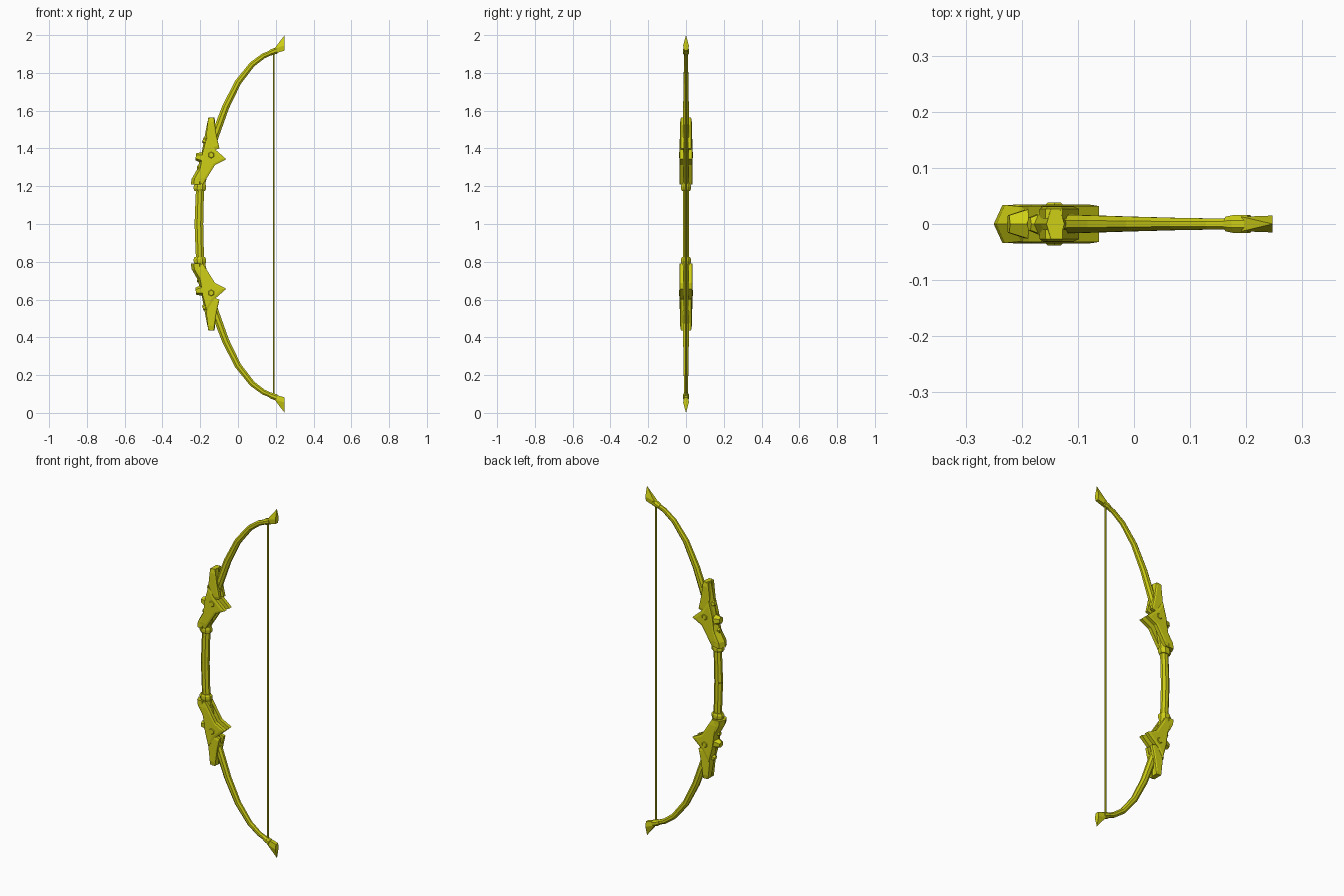
import bpy, bmesh, math
from mathutils import Vector, Matrix

if "Cube" in bpy.data.objects:
    bpy.data.objects.remove(bpy.data.objects["Cube"])

olive = bpy.data.materials.new("olive yellow")
olive.diffuse_color = (0.62, 0.62, 0.008, 1)
olive.use_nodes = True
olive.node_tree.nodes["Principled BSDF"].inputs["Base Color"].default_value = olive.diffuse_color

HEX = [(1, 0), (0.5, 1), (-0.5, 1), (-1, 0), (-0.5, -1), (0.5, -1)]
OCT = [(math.cos(math.pi * (i + .5) / 4) * 1.08, math.sin(math.pi * (i + .5) / 4) * 1.08) for i in range(8)]


def finish(name, bm, mirror=(False, False, True)):
    """Shift to an origin at mid height and mirror there."""
    bmesh.ops.recalc_face_normals(bm, faces=bm.faces)
    bmesh.ops.translate(bm, verts=bm.verts, vec=(0, 0, -1))
    me = bpy.data.meshes.new(name)
    bm.to_mesh(me)
    bm.free()
    me.materials.append(olive)
    ob = bpy.data.objects.new(name, me)
    ob.location.z = 1
    bpy.context.collection.objects.link(ob)
    if any(mirror):
        m = ob.modifiers.new("mirror", 'MIRROR')
        m.use_axis = mirror
    return ob


def loft(name, stations, profile, follow=True, caps=(True, True)):
    """Stations: x, z, half width in the bow plane, half depth in y."""
    bm = bmesh.new()
    rings = []
    for i, (x, z, w, d) in enumerate(stations):
        a, b = stations[max(i - 1, 0)], stations[min(i + 1, len(stations) - 1)]
        t = Vector((b[0] - a[0], b[1] - a[1])).normalized()
        n = Vector((t.y, -t.x)) if follow else Vector((1, 0))
        rings.append([bm.verts.new((x + n.x * u * w, v * d, z + n.y * u * w)) for u, v in profile])
    k = len(profile)
    for r, s in zip(rings, rings[1:]):
        for j in range(k):
            bm.faces.new((r[j], r[(j + 1) % k], s[(j + 1) % k], s[j]))
    if caps[0]:
        bm.faces.new(rings[0])
    if caps[1]:
        bm.faces.new(rings[-1])
    return finish(name, bm)


def plate(name, outline, y0, y1, centre, y_top):
    """Side plate with a rim and a raised, inset face; mirrored in y and z."""
    bm = bmesh.new()
    c = Vector(centre)
    layers = []
    for y, s in ((y0, 1), (y1, 1), (y_top, 0.78)):
        pts = [c + (Vector(p) - c) * s for p in outline]
        layers.append([bm.verts.new((p.x, -y, p.y)) for p in pts])
    k = len(outline)
    for a, b in zip(layers, layers[1:]):
        for j in range(k):
            bm.faces.new((a[j], a[(j + 1) % k], b[(j + 1) % k], b[j]))
    bm.faces.new(layers[0])
    bm.faces.new(layers[-1])
    return finish(name, bm, (False, True, True))


def stud(name, base, direction, r1, r2, height, sides, mirror):
    """Faceted stud rising from base along direction."""
    bm = bmesh.new()
    d = Vector(direction).normalized()
    rot = d.to_track_quat('Z', 'Y').to_matrix().to_4x4()
    bmesh.ops.create_cone(bm, cap_ends=True, segments=sides, radius1=r1, radius2=r2, depth=height,
                          matrix=Matrix.Translation(Vector(base) + d * height / 2) @ rot)
    return finish(name, bm, mirror)


# Grip and the two curved limbs
loft("grip", [(-0.207, 1.0, 0.023, 0.017), (-0.205, 1.08, 0.022, 0.017),
              (-0.200, 1.20, 0.022, 0.017)], OCT, caps=(False, True))
loft("limb", [(-0.200, 1.19, 0.022, 0.018), (-0.172, 1.32, 0.022, 0.018), (-0.128, 1.45, 0.021, 0.017),
              (-0.065, 1.62, 0.019, 0.015), (0.0, 1.75, 0.017, 0.013), (0.075, 1.845, 0.015, 0.011),
              (0.135, 1.89, 0.014, 0.010), (0.20, 1.917, 0.012, 0.010)], OCT)

# Collars at both ends of the grip
loft("grip_collar", [(-0.203, 1.175, 0.027, 0.022), (-0.203, 1.185, 0.033, 0.026),
                     (-0.201, 1.20, 0.033, 0.026), (-0.200, 1.215, 0.027, 0.022)], OCT)

# Flared limb tips
loft("tip_collar", [(0.165, 1.903, 0.013, 0.013), (0.18, 1.910, 0.016, 0.016),
                    (0.205, 1.919, 0.017, 0.016)], OCT)
bm = bmesh.new()
near = [bm.verts.new(p) for p in ((0.19, -0.012, 1.902), (0.19, 0.012, 1.902), (0.192, 0.013, 1.928), (0.192, -0.013, 1.928))]
far = [bm.verts.new(p) for p in ((0.247, -0.010, 1.918), (0.247, 0.010, 1.918), (0.247, 0.015, 1.945), (0.247, -0.015, 1.945))]
peak = bm.verts.new((0.247, 0, 2.0))
for j in range(4):
    if j != 2:
        bm.faces.new((near[j], near[(j + 1) % 4], far[(j + 1) % 4], far[j]))
bm.faces.new(near)
bm.faces.new(far)
bm.faces.new((near[2], near[3], peak))
bm.faces.new((near[2], far[2], peak))
bm.faces.new((near[3], far[3], peak))
bm.faces.new((far[2], far[3], peak))
finish("limb_tip", bm)

# Armoured guard: curved hexagonal blade hugging the limb
loft("guard_blade", [(-0.219, 1.208, 0.031, 0.034), (-0.216, 1.24, 0.029, 0.034), (-0.187, 1.29, 0.029, 0.031),
                     (-0.165, 1.37, 0.028, 0.028), (-0.150, 1.45, 0.029, 0.028), (-0.143, 1.52, 0.023, 0.028),
                     (-0.140, 1.563, 0.016, 0.026)], HEX, follow=False)

# Winged side plates, and the long strap plate beneath them
plate("guard_wing", [(-0.186, 1.21), (-0.228, 1.215), (-0.200, 1.29), (-0.187, 1.38), (-0.165, 1.46),
                     (-0.132, 1.405), (-0.062, 1.343), (-0.122, 1.312)],
      0.012, 0.032, (-0.155, 1.345), 0.035)
plate("guard_strap", [(-0.158, 1.38), (-0.168, 1.47), (-0.158, 1.56), (-0.127, 1.562),
                      (-0.114, 1.47), (-0.098, 1.40)],
      0.010, 0.027, (-0.14, 1.46), 0.031)

# Studs: side rivets and knobs on the outer edge
stud("side_rivet", (-0.142, -0.032, 1.365), (0, -1, 0), 0.021, 0.014, 0.006, 6, (False, True, True))
stud("outer_knob", (-0.180, 0, 1.35), (-1, 0, 0.15), 0.034, 0.018, 0.044, 6, (False, False, True))
stud("upper_knob", (-0.155, 0, 1.435), (-1, 0, 0.3), 0.027, 0.013, 0.033, 6, (False, False, True))
stud("lower_knob", (-0.190, 0, 1.295), (-1, 0, 0), 0.022, 0.012, 0.028, 5, (False, False, True))

# Bowstring
stud("bowstring", (0.19, 0, 0.09), (0, 0, 1), 0.005, 0.005, 1.82, 6, (False, False, False))
